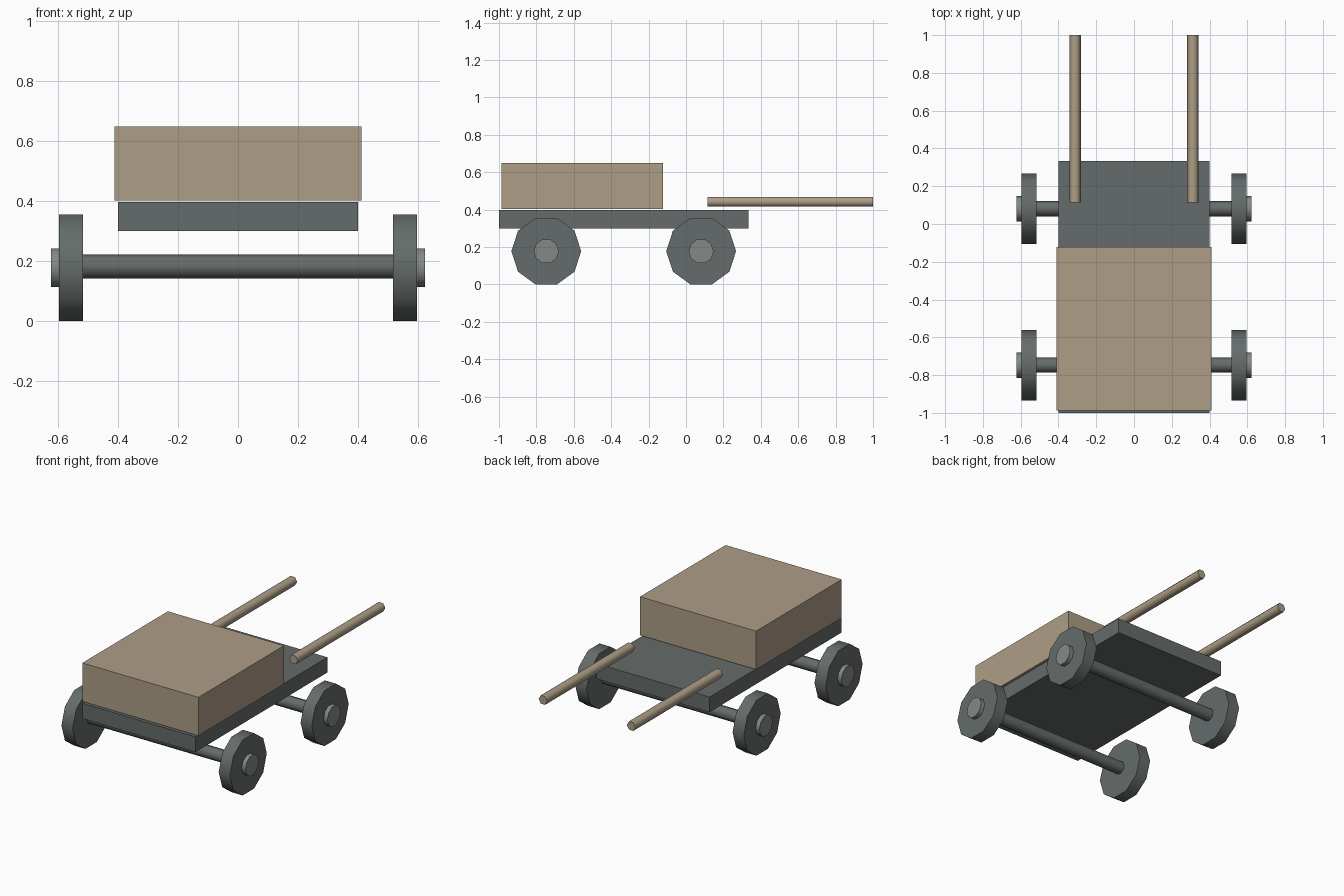
import bpy, math
from mathutils import Matrix

if "Cube" in bpy.data.objects:
    bpy.data.objects.remove(bpy.data.objects["Cube"])


def material(name, rgb):
    m = bpy.data.materials.new(name)
    m.diffuse_color = (*rgb, 1)
    m.use_nodes = True
    m.node_tree.nodes["Principled BSDF"].inputs["Base Color"].default_value = m.diffuse_color
    return m


IRON = material("dark_iron", (0.13, 0.15, 0.145))
HUB = material("hub_metal", (0.23, 0.25, 0.24))
WOOD = material("pale_wood", (0.42, 0.34, 0.24))


def box(name, lo, hi, mat):
    bpy.ops.mesh.primitive_cube_add(size=1)
    o = bpy.context.object
    o.name = name
    size = [b - a for a, b in zip(lo, hi)]
    mid = [(a + b) / 2 for a, b in zip(lo, hi)]
    o.data.transform(Matrix.Translation(mid) @ Matrix.Diagonal((*size, 1)))
    o.data.materials.append(mat)
    return o


def rod(name, axis, a, b, centre, radius, sides, mat):
    """Prism from a to b along x or y; centre is (other horizontal, z).
    A corner points sideways, so even-odd side counts lie flat on top."""
    bpy.ops.mesh.primitive_cylinder_add(vertices=sides, radius=radius, depth=b - a)
    o = bpy.context.object
    o.name = name
    o.data.transform(Matrix.Rotation(math.pi / 2, 4, 'Z'))  # corner on the x axis
    o.data.transform(Matrix.Rotation(math.pi / 2, 4, 'X'))  # lie along y
    if axis == 'x':
        o.data.transform(Matrix.Rotation(math.pi / 2, 4, 'Z'))
        o.location = ((a + b) / 2, centre[0], centre[1])
    else:
        o.location = (centre[0], (a + b) / 2, centre[1])
    o.data.materials.append(mat)
    bpy.ops.object.shade_smooth_by_angle(angle=math.radians(65))
    return o


# Flat deck and the load box resting just above it
box("deck", (-0.40, -1.0, 0.30), (0.40, 0.333, 0.397), IRON)
box("cargo_box", (-0.411, -0.987, 0.402), (0.411, -0.122, 0.648), WOOD)

# Axles, each with a wheel and hub cap at both ends
AXLE_Z = 0.1775
for end, y in (("front", -0.747), ("back", 0.081)):
    rod(end + "_axle", 'x', -0.52, 0.52, (y, AXLE_Z + 0.004), 0.04, 8, IRON)
    for side, s in (("left", -1), ("right", 1)):
        for part, x0, x1, r, mat in (("wheel", 0.517, 0.596, 0.1866, IRON),
                                     ("hub", 0.59, 0.623, 0.067, HUB)):
            a, b = sorted((s * x0, s * x1))
            rod(f"{end}_{side}_{part}", 'x', a, b, (y, AXLE_Z), r, 10, mat)

# Pair of pulling handles
for side, s in (("left", -1), ("right", 1)):
    rod(side + "_handle", 'y', 0.115, 1.0, (s * 0.312, 0.442), 0.0305, 6, WOOD)
